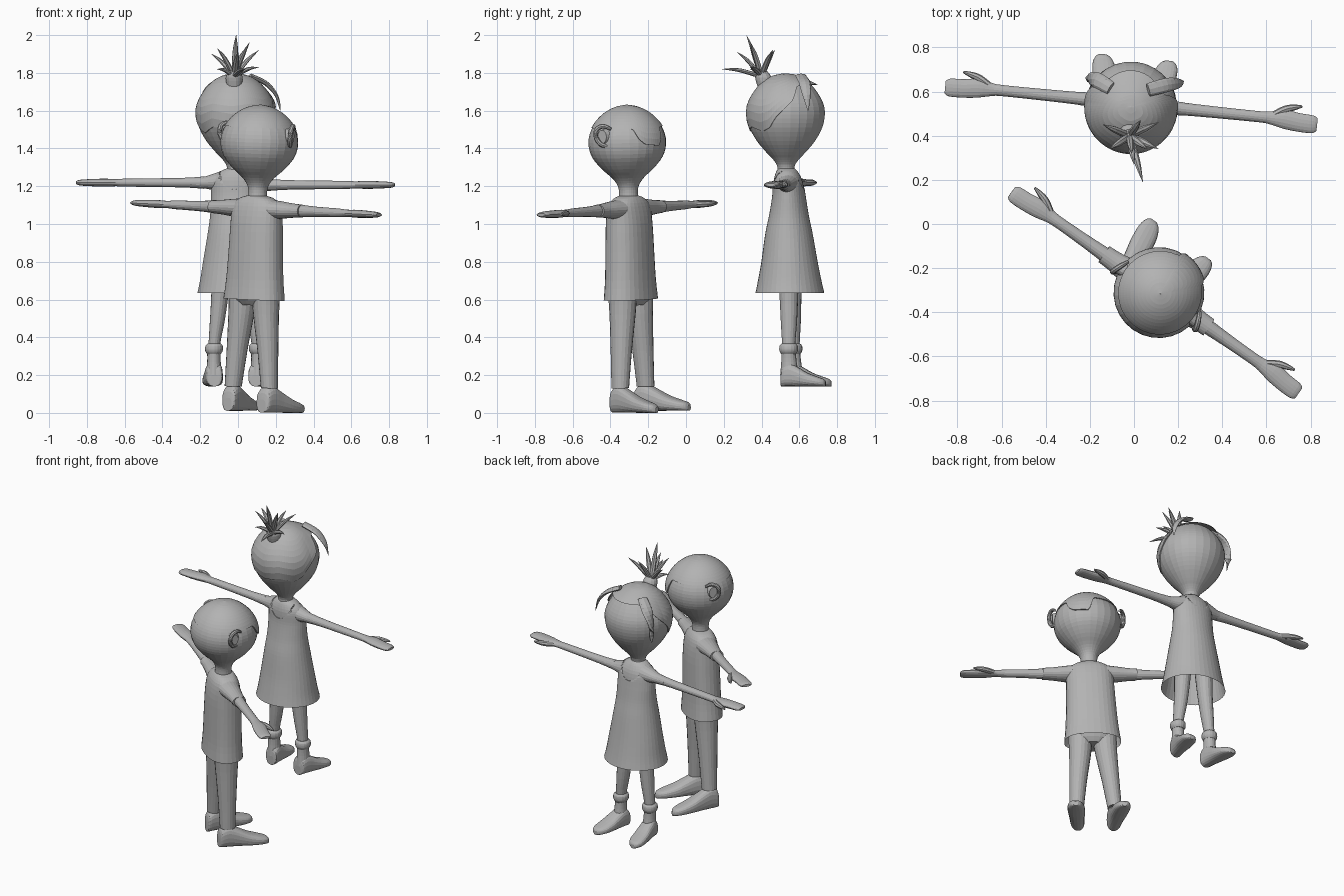
import bpy, bmesh, math
from mathutils import Vector, Matrix

if "Cube" in bpy.data.objects:
    bpy.data.objects.remove(bpy.data.objects["Cube"])

grey = bpy.data.materials.new("plain_grey")
grey.diffuse_color = (0.45, 0.45, 0.45, 1)
grey.use_nodes = True
grey.node_tree.nodes["Principled BSDF"].inputs["Base Color"].default_value = grey.diffuse_color


def spline(secs, steps):
    # Catmull-Rom through tuples of any length
    out = []
    for i in range(len(secs) - 1):
        p0, p1 = secs[max(i - 1, 0)], secs[i]
        p2, p3 = secs[i + 1], secs[min(i + 2, len(secs) - 1)]
        for k in range(steps):
            t = k / steps
            out.append([0.5 * (2 * b + (c - a) * t + (2 * a - 5 * b + 4 * c - d) * t * t
                               + (3 * b - a - 3 * c + d) * t ** 3)
                        for a, b, c, d in zip(p0, p1, p2, p3)])
    return out + [list(secs[-1])]


def skin(name, rings, M, caps=(True, True)):
    # joins rings of points into one object
    bm = bmesh.new()
    vs = [[bm.verts.new(M @ Vector(p)) for p in r] for r in rings]
    n = len(vs[0])
    for a, b in zip(vs, vs[1:]):
        for i in range(n):
            bm.faces.new((a[i], a[(i + 1) % n], b[(i + 1) % n], b[i]))
    for cap, ring in zip(caps, (vs[0], vs[-1])):
        if cap:
            bm.faces.new(ring)
    bmesh.ops.remove_doubles(bm, verts=bm.verts, dist=1e-5)
    bmesh.ops.recalc_face_normals(bm, faces=bm.faces)
    me = bpy.data.meshes.new(name)
    bm.to_mesh(me)
    bm.free()
    me.materials.append(grey)
    ob = bpy.data.objects.new(name, me)
    bpy.context.collection.objects.link(ob)
    return ob


def loft(name, axis, secs, M, n=24, e=2.0, steps=3, caps=(True, True), warp=None):
    # sections are (x, y, z, half width, half depth) square to the axis
    rings = []
    for x, y, z, a, b in spline(secs, steps):
        ring = []
        for i in range(n):
            t = 2 * math.pi * i / n
            c, s = math.cos(t), math.sin(t)
            u = math.copysign(abs(c) ** (2 / e), c) * a
            v = math.copysign(abs(s) ** (2 / e), s) * b
            p = {'x': (x, y + u, z + v), 'y': (x + u, y, z + v), 'z': (x + u, y + v, z)}[axis]
            ring.append(warp(*p) if warp else p)
        rings.append(ring)
    return skin(name, rings, M, caps)


def tube(name, pts, M, n=8, flat=1.0, steps=4):
    # bent round rod, points are (x, y, z, radius)
    ps = spline(pts, steps)
    rings = []
    for i, p in enumerate(ps):
        d = Vector(ps[min(i + 1, len(ps) - 1)][:3]) - Vector(ps[max(i - 1, 0)][:3])
        q = d.to_track_quat('Z', 'Y')
        rings.append([Vector(p[:3]) + q @ Vector((math.cos(t) * p[3], math.sin(t) * p[3] * flat, 0))
                      for t in (2 * math.pi * k / n for k in range(n))])
    return skin(name, rings, M)


def lookup(table, x):
    for (x0, y0), (x1, y1) in zip(table, table[1:]):
        if x <= x1:
            return y0 + (y1 - y0) * (x - x0) / (x1 - x0)
    return table[-1][1]


def head(name, prof, y, M):
    loft(name, 'z', [(0, y, z, r, r) for z, r in prof], M, n=28, caps=(True, False))


def hair(name, prof, y, M, line, puff=0.0, n=96, rows=12):
    # cap lying on the head; its lower edge follows a table of height by angle
    fine = sorted((p[0], p[1]) for p in spline(prof, 8))
    top = prof[0][0]
    rings = []
    for k in range(rows + 2):
        t = min(k / rows, 1)
        ring = []
        for i in range(n):
            deg = -180 + 360 * i / n
            a = math.radians(deg)
            z = top + (lookup(line, deg) - top) * t * t
            r = lookup(fine, z) * (1.025 + puff * max(0, math.cos(a)) * t * t)
            if k > rows:
                r *= 0.96
            ring.append((r * math.sin(a), y + r * math.cos(a), z + 0.008 * (1 - t)))
        rings.append(ring)
    skin(name, rings, M, (False, False))


def arm(who, M, s, z, start, end, r):
    # slim arm with a flat mitten hand, thumb forward
    e = end
    secs = [(start, 0, z, r * 1.3, r * 1.3), (start + .12, 0, z, r * 1.1, r), (e - .27, 0, z, r, r * .85),
            (e - .21, .0, z, .030, .019), (e - .15, .0, z, .043, .021), (e - .08, -.008, z, .042, .019),
            (e - .02, -.01, z, .040, .015), (e, -.01, z, .028, .008)]
    loft(who + "_arm", 'x', [(s * c[0],) + c[1:] for c in secs], M, n=16)
    tube(who + "_thumb", [(s * (e - .2), .015, z, .016), (s * (e - .15), .045, z, .017),
                          (s * (e - .11), .058, z, .013), (s * (e - .075), .066, z, .005)], M)


def foot(name, M, s, x, y, z0, k, h):
    # tapering shoe, k scales length and h scales height
    secs = [(-.055, .025, .07), (-.045, .042, .12), (0, .047, .145), (.06, .050, .118),
            (.13, .054, .082), (.2, .050, .058), (.24, .034, .045), (.255, .015, .03)]
    loft(name, 'y', [(s * (x + .13 * d), y + d * k, z0 + .5 * t * h, w, .5 * t * h)
                     for d, w, t in secs], M, n=20, e=2.6)


# ---------------- boy ----------------
B = (Matrix.Translation((.066, -.278, .006)) @ Matrix.Rotation(math.radians(-35), 4, 'Z')
     @ Matrix.Rotation(math.radians(2.3), 4, 'Y'))
boy_head = [(1.62, .001), (1.61, .06), (1.58, .12), (1.53, .17), (1.47, .2), (1.41, .205),
            (1.35, .187), (1.29, .14), (1.24, .085), (1.20, .057), (1.16, .05), (1.09, .055)]
head("boy_head", boy_head, 0, B)
hair("boy_hair", boy_head, 0, B, [(-180, 1.51), (-8, 1.51), (2, 1.41), (28, 1.42),
                                  (38, 1.45), (46, 1.505), (180, 1.51)], .02)
loft("boy_shirt", 'z', [(0, 0, z, a, b) for z, a, b in (
    (1.145, .05, .048), (1.13, .10, .065), (1.09, .142, .085), (1.0, .148, .1), (.85, .154, .105),
    (.7, .163, .108), (.595, .175, .115))], B, n=32, e=2.3, caps=(False, False))
loft("boy_trouser_seat", 'z', [(0, 0, .68, .145, .095), (0, 0, .61, .14, .092),
                               (0, 0, .565, .09, .06)], B, e=2.3)
for s in (-1, 1):
    loft("boy_sleeve", 'x', [(s * .09, 0, 1.075, .07, .052), (s * .16, 0, 1.075, .058, .046),
                             (s * .23, 0, 1.075, .047, .038), (s * .29, 0, 1.075, .044, .034)], B, n=20)
    arm("boy", B, s, 1.075, .26, .795, .027)
    loft("boy_trouser_leg", 'z', [(s * .075, 0, .64, .074, .08), (s * .08, 0, .52, .068, .07),
                                  (s * .1, 0, .32, .054, .057), (s * .117, 0, .13, .044, .048)], B, n=20)
    foot("boy_shoe", B, s, .117, 0, 0, 1, 1)
    tube("boy_ear_rim", [(s * .198, .035, 1.505, .008), (s * .215, .0, 1.522, .012),
                         (s * .228, -.035, 1.505, .013), (s * .226, -.042, 1.46, .013),
                         (s * .212, -.02, 1.425, .013), (s * .195, .01, 1.415, .010)], B)
    loft("boy_ear", 'x', [(s * .18, -.005, 1.465, .035, .045),
                          (s * .214, -.012, 1.465, .028, .036)], B, n=16)

# ---------------- girl ----------------
G = Matrix.Translation((-.012, .545, 0)) @ Matrix.Rotation(math.radians(-5.8), 4, 'Z')
girl_head = [(1.79, .001), (1.782, .06), (1.75, .12), (1.70, .165), (1.64, .198), (1.58, .207),
             (1.51, .193), (1.44, .155), (1.38, .105), (1.34, .067), (1.30, .045), (1.23, .05)]
HY = -.016
head("girl_head", girl_head, HY, G)
hair("girl_hair", girl_head, HY, G, [
    (-180, 1.49), (-150, 1.515), (-125, 1.48), (-110, 1.51), (-98, 1.57), (-75, 1.65), (-60, 1.71),
    (-40, 1.735), (40, 1.74), (63, 1.73), (75, 1.65), (98, 1.57), (110, 1.51), (125, 1.49),
    (150, 1.515), (180, 1.49)], .22)
# loose locks in front of the temples
tube("girl_right_lock", [(.07, .07, 1.785, .03), (.15, .1, 1.745, .032), (.205, .115, 1.68, .022),
                         (.225, .125, 1.60, .003)], G, flat=.4)
tube("girl_left_lock", [(-.1, .06, 1.76, .03), (-.165, .09, 1.70, .036), (-.197, .09, 1.61, .028),
                        (-.195, .085, 1.50, .003)], G, flat=.4)
# spiky tuft at the back of the crown
W = Matrix.Identity(4)
loft("girl_hair_knot", 'z', [(-.02, .42, 1.72, .04, .04), (-.02, .41, 1.775, .045, .045),
                             (-.02, .40, 1.81, .03, .03)], W, n=14)
root = Vector((-.02, .40, 1.78))
for tip in ((.04, .19, 1.82), (-.01, .32, 2.0), (-.11, .34, 1.93), (.11, .46, 1.92), (-.14, .45, 1.9),
            (.11, .34, 1.83), (-.11, .34, 1.82), (.03, .47, 1.92), (.0, .27, 1.91), (.06, .34, 1.96)):
    tip = Vector(tip)
    mid = root.lerp(tip, .55) + Vector((0, 0, .012))
    tube("girl_hair_spike", [(*root, .016), (*mid, .015), (*tip, .001)], W, n=7, flat=.7)

# torso and dress with scooped neck
body = [(1.295, .045, .042, -.013), (1.275, .085, .058, -.01), (1.23, .122, .075, -.005),
        (1.15, .128, .084, 0), (1.05, .132, .1, 0), (.95, .145, .121, 0), (.8, .17, .145, .003),
        (.7, .186, .164, .004), (.635, .2, .178, .005)]
loft("girl_torso", 'z', [(0, y, z, a, b) for z, a, b, y in body[:5]], G, n=32)


def scoop(x, y, z):
    if abs(x) < .075:
        z = min(z, 1.265 - math.sqrt(.075 ** 2 - x * x) * 1.1)
    return (x, y, z)


loft("girl_dress", 'z', [(0, y, z, a + .004, b + .004) for z, a, b, y in body], G, n=40, steps=5,
     caps=(False, False), warp=scoop)
for s in (-1, 1):
    z = 1.213 - s * .006
    loft("girl_shoulder", 'x', [(s * .07, 0, z + .01, .06, .055), (s * .12, 0, z + .004, .047, .043),
                                (s * .18, 0, z, .033, .029), (s * .24, 0, z, .03, .024)], G, n=18)
    arm("girl", G, s, z, .17, .847, .025)
    loft("girl_leg", 'z', [(s * .075, .005, .82, .055, .06), (s * .085, .008, .63, .046, .05),
                           (s * .1, .01, .48, .039, .043), (s * .115, .01, .36, .031, .035),
                           (s * .117, .01, .25, .033, .036), (s * .117, .012, .2, .037, .04)], G, n=18)
    loft("girl_sock_cuff", 'z', [(s * .115, .01, .367, .034, .037), (s * .116, .01, .355, .046, .048),
                                 (s * .117, .01, .33, .047, .049), (s * .117, .01, .312, .037, .04)], G, n=18)
    loft("girl_sock", 'z', [(s * .117, .01, .325, .036, .038), (s * .117, .012, .27, .036, .041),
                            (s * .117, .015, .2, .042, .05)], G, n=18)
    foot("girl_shoe", G, s, .117, .012, .14, .78, .88)
